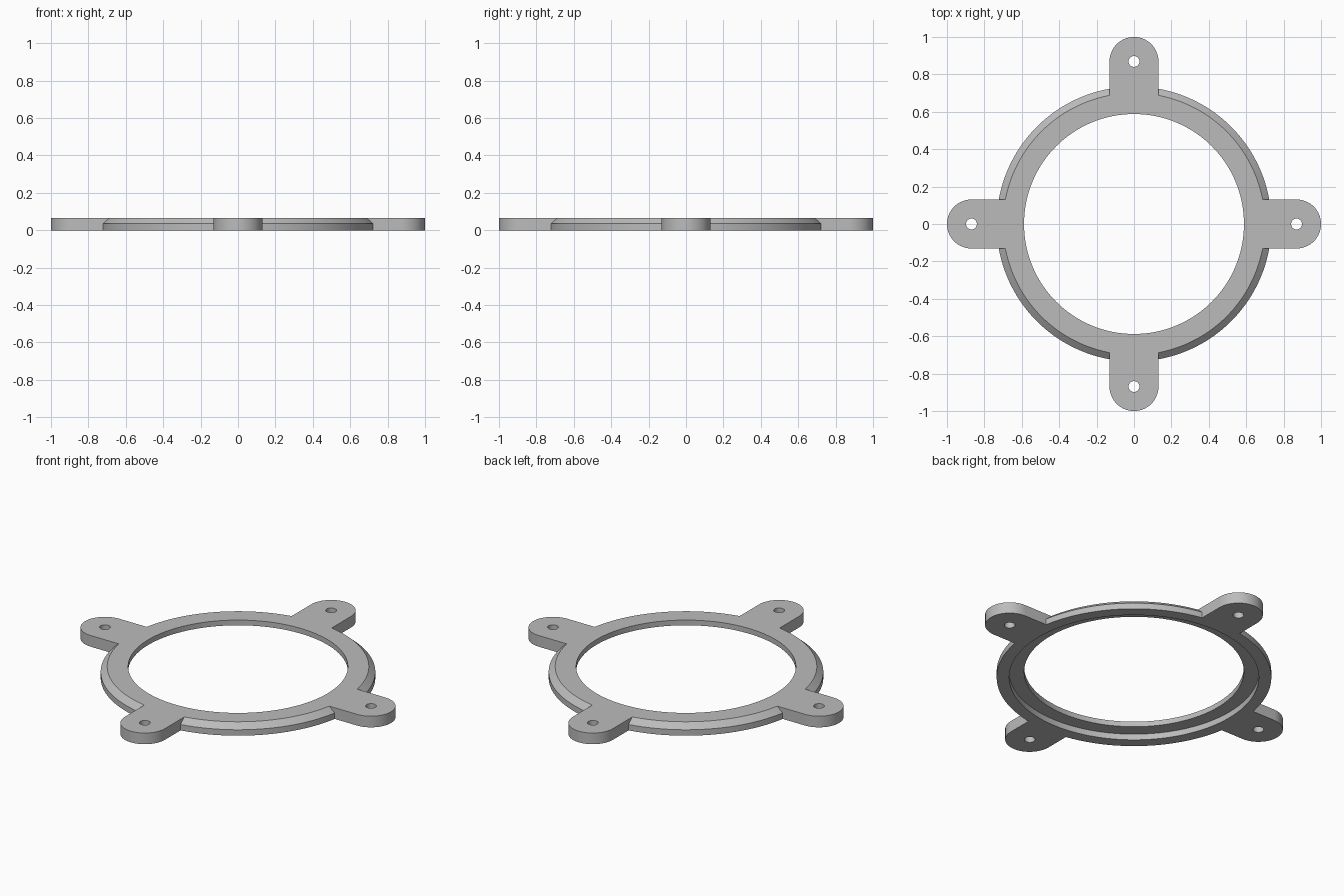
import bpy, bmesh, math
from mathutils import Matrix

if "Cube" in bpy.data.objects:
    bpy.data.objects.remove(bpy.data.objects["Cube"], do_unlink=True)

HEIGHT = 0.066
OUTER, TOP_EDGE, OPENING, RECESS = 0.735, 0.70, 0.588, 0.668
CHAMFER_Z, RECESS_Z = 0.035, 0.035
TAB_R, TAB_X, HOLE_R = 0.131, 0.869, 0.029

grey = bpy.data.materials.new("plain grey")
grey.use_nodes = True
colour = (0.5, 0.5, 0.5, 1)
grey.diffuse_color = colour
grey.node_tree.nodes["Principled BSDF"].inputs["Base Color"].default_value = colour


def finish(name, bm):
    bmesh.ops.recalc_face_normals(bm, faces=bm.faces)
    mesh = bpy.data.meshes.new(name)
    bm.to_mesh(mesh)
    bm.free()
    obj = bpy.data.objects.new(name, mesh)
    bpy.context.collection.objects.link(obj)
    mesh.materials.append(grey)
    return obj


def turned(name, profile, steps=160, x=0, angle=0):
    """Solid of stacked circles from (radius, z) pairs, optionally moved out along an arm."""
    bm = bmesh.new()
    rings = [[bm.verts.new((r * math.cos(i * math.tau / steps),
                            r * math.sin(i * math.tau / steps), z))
              for i in range(steps)] for r, z in profile]
    for low, high in zip(rings, rings[1:]):
        for i in range(steps):
            j = (i + 1) % steps
            bm.faces.new((low[i], low[j], high[j], high[i]))
    bm.faces.new(rings[0])
    bm.faces.new(rings[-1])
    bm.transform(Matrix.Rotation(angle, 4, "Z") @ Matrix.Translation((x, 0, 0)))
    return finish(name, bm)


def tab(name, angle, steps=32):
    """Flat arm with a half-round end."""
    bm = bmesh.new()
    outline = [(0.63, -TAB_R)]
    for i in range(steps + 1):
        a = -math.pi / 2 + math.pi * i / steps
        outline.append((TAB_X + TAB_R * math.cos(a), TAB_R * math.sin(a)))
    outline.append((0.63, TAB_R))
    face = bm.faces.new([bm.verts.new((x, y, 0)) for x, y in outline])
    top = bmesh.ops.extrude_face_region(bm, geom=[face])["geom"]
    bmesh.ops.translate(bm, vec=(0, 0, HEIGHT),
                        verts=[v for v in top if isinstance(v, bmesh.types.BMVert)])
    bm.transform(Matrix.Rotation(angle, 4, "Z"))
    return finish(name, bm)


def combine(target, other, operation):
    mod = target.modifiers.new(other.name, "BOOLEAN")
    mod.object, mod.operation, mod.solver = other, operation, "EXACT"
    bpy.context.view_layer.objects.active = target
    bpy.ops.object.modifier_apply(modifier=mod.name)
    bpy.data.objects.remove(other, do_unlink=True)


# Chamfered disc
ring = turned("mounting_ring", [(OUTER, 0), (OUTER, CHAMFER_Z),
                                (TOP_EDGE, HEIGHT), (0.3, HEIGHT), (0.3, 0)][:3])

# Four drilled mounting tabs
for k in range(4):
    angle = k * math.pi / 2
    combine(ring, tab("mounting_tab", angle), "UNION")
    combine(ring, turned("screw_hole", [(HOLE_R, -0.1), (HOLE_R, 0.2)], 32, TAB_X, angle),
            "DIFFERENCE")

# Central opening and the stepped recess underneath
combine(ring, turned("opening", [(OPENING, -0.1), (OPENING, 0.2)]), "DIFFERENCE")
combine(ring, turned("recess", [(RECESS, -0.1), (RECESS, RECESS_Z)]), "DIFFERENCE")

# Smooth round walls, sharp edges
bpy.ops.object.select_all(action="DESELECT")
ring.select_set(True)
bpy.context.view_layer.objects.active = ring
bpy.ops.object.shade_smooth_by_angle(angle=math.radians(25))
